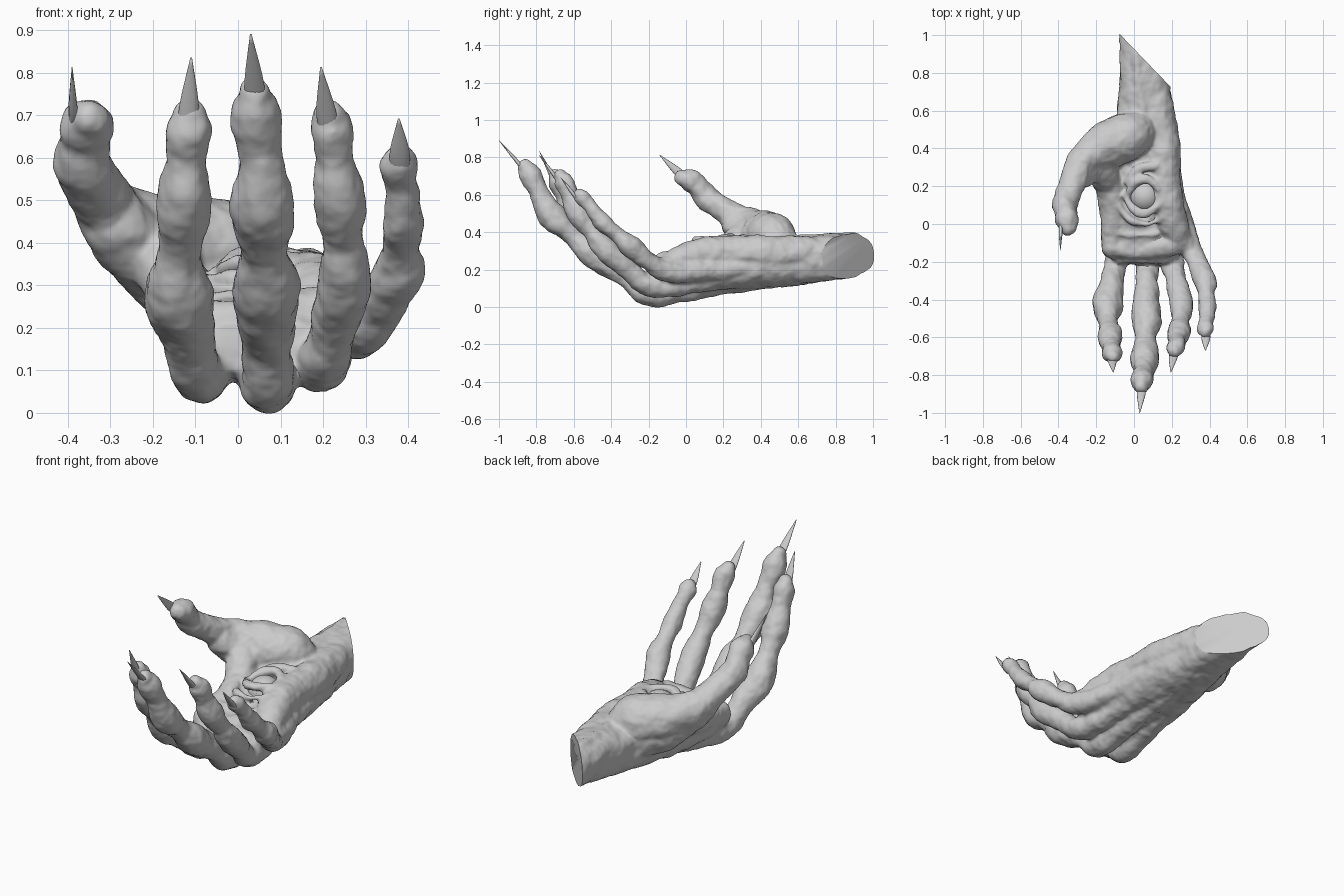
import bpy, bmesh
from math import sin, cos, pi, copysign
from mathutils import Vector


def loft(bm, rings):
    vs = [[bm.verts.new(p) for p in r] for r in rings]
    n = len(vs[0])
    for a, b in zip(vs, vs[1:]):
        for j in range(n):
            k = (j + 1) % n
            bm.faces.new((a[j], a[k], b[k], b[j]))
    bm.faces.new(vs[0][::-1])
    bm.faces.new(vs[-1])


def spline(pts, steps=6):
    """Smooth interpolation of x, y, z, radius points."""
    p = [Vector(q) for q in pts]
    p = [2 * p[0] - p[1]] + p + [2 * p[-1] - p[-2]]
    out = []
    for a, b, c, d in zip(p, p[1:], p[2:], p[3:]):
        for i in range(steps):
            t = i / steps
            out.append(0.5 * (2 * b + (c - a) * t + (2 * a - 5 * b + 4 * c - d) * t * t
                              + (3 * b - a - 3 * c + d) * t ** 3))
    return out + [p[-2]]


def tube(bm, pts, side=(1, 0, 0), flat=1.0, n=20, round_ends=True):
    path = spline(pts)
    rings = []
    for i, q in enumerate(path):
        t = (path[min(i + 1, len(path) - 1)] - path[max(i - 1, 0)]).to_3d().normalized()
        s = Vector(side)
        s = (s - t * s.dot(t)).normalized()
        u = t.cross(s)
        rings.append([q.to_3d() + (s * cos(2 * pi * k / n) + u * flat * sin(2 * pi * k / n)) * q[3]
                      for k in range(n)])
    loft(bm, rings)
    if round_ends:
        for q in (path[0], path[-1]):
            r = bmesh.ops.create_icosphere(bm, subdivisions=3, radius=q[3])
            bmesh.ops.translate(bm, verts=r['verts'], vec=q.to_3d())


def make(name, bm):
    bmesh.ops.recalc_face_normals(bm, faces=bm.faces)
    me = bpy.data.meshes.new(name)
    bm.to_mesh(me)
    bm.free()
    for f in me.polygons:
        f.use_smooth = True
    ob = bpy.data.objects.new(name, me)
    bpy.context.collection.objects.link(ob)
    return ob


bm = bmesh.new()

# palm and wrist: y, centre x, half width, bottom z, top z
palm = [(-.21, .06, .16, .09, .22), (-.14, .055, .20, .075, .26), (0, .045, .21, .08, .29),
        (.2, .04, .20, .085, .33), (.42, .05, .18, .10, .36), (.6, .055, .145, .118, .375),
        (.75, .058, .132, .14, .385), (.9, .055, .13, .165, .388), (1.15, .05, .12, .2, .375)]
se = lambda v: copysign(abs(v) ** .8, v)
loft(bm, [[(cx + hw * se(cos(a)), y, (zb + zt) / 2 + (zt - zb) / 2 * se(sin(a)))
           for a in [2 * pi * k / 40 for k in range(40)]] for y, cx, hw, zb, zt in palm])

# fingers with swollen joints, rooted as tendons on the back of the hand
tube(bm, [(0, .5, .18, .06), (-.05, .15, .135, .06), (-.09, -.18, .09, .062), (-.112, -.29, .165, .06),
          (-.14, -.435, .28, .08), (-.135, -.515, .38, .05), (-.125, -.605, .50, .066),
          (-.12, -.65, .60, .047), (-.115, -.685, .67, .053), (-.115, -.70, .70, .038)])
tube(bm, [(.06, .5, .165, .06), (.065, .15, .12, .06), (.07, -.18, .066, .064), (.068, -.32, .165, .058),
          (.065, -.50, .29, .08), (.06, -.605, .385, .054), (.057, -.72, .49, .076),
          (.05, -.78, .60, .051), (.042, -.835, .71, .06), (.04, -.86, .75, .038)])
tube(bm, [(.11, .5, .19, .06), (.16, .15, .15, .06), (.195, -.17, .11, .062), (.22, -.28, .18, .053),
          (.25, -.42, .30, .064), (.25, -.50, .40, .047), (.24, -.575, .50, .063),
          (.227, -.62, .60, .046), (.22, -.655, .675, .05), (.218, -.67, .70, .036)])
tube(bm, [(.15, .5, .22, .06), (.21, .15, .2, .06), (.285, -.09, .19, .06), (.332, -.20, .245, .05),
          (.375, -.30, .325, .06), (.383, -.38, .395, .038), (.387, -.45, .46, .05),
          (.383, -.51, .53, .035), (.38, -.555, .585, .043), (.38, -.57, .605, .032)])

# thumb, its muscle and the bone beneath
tube(bm, [(.05, .52, .30, .09), (-.02, .47, .365, .125), (-.14, .42, .39, .125), (-.25, .35, .435, .09),
          (-.305, .275, .475, .078), (-.335, .19, .525, .066), (-.366, .115, .58, .068),
          (-.36, .06, .645, .058), (-.355, .025, .675, .062), (-.35, -.02, .69, .045)])
tube(bm, [(.0, .52, .25, .09), (-.13, .41, .33, .12), (-.235, .32, .395, .095), (-.28, .27, .44, .08)])
# web between thumb and palm
tube(bm, [(-.18, .29, .36, .08), (-.13, .2, .28, .075), (-.11, .05, .235, .07), (-.11, -.12, .195, .065)])
# muscle along the little finger side
tube(bm, [(.09, .75, .30, .075), (.14, .5, .285, .095), (.16, .25, .29, .09),
          (.18, .08, .28, .088), (.225, -.04, .24, .075), (.285, -.12, .21, .055)])
# raised pad behind the finger roots
tube(bm, [(-.11, -.12, .205, .06), (.03, -.14, .215, .055), (.2, -.11, .235, .06)], side=(0, 1, 0))
# wrist cord, lump at the cut, eyelids, brow folds and palm creases
tube(bm, [(.0, 1.05, .355, .03), (.02, .8, .365, .03), (.05, .55, .355, .03)])
tube(bm, [(.165, .8, .27, .035), (.17, .73, .29, .03), (.15, .64, .30, .03)])
for ridge in ([(-.05, .15, .33, .016), (.0, .08, .35, .024), (.07, .055, .36, .027), (.15, .12, .36, .016)],
              [(-.04, .14, .335, .016), (-.0, .215, .365, .025), (.07, .235, .375, .028), (.14, .18, .365, .016)],
              [(-.04, .22, .345, .014), (.02, .29, .365, .022), (.12, .31, .37, .016)],
              [(-.09, .12, .31, .012), (-.03, .03, .315, .016), (.07, .0, .32, .016), (.17, .05, .345, .014)],
              [(-.14, -.04, .265, .018), (.0, -.06, .275, .014), (.12, -.05, .285, .014)]):
    tube(bm, ridge, side=(0, 0, 1), n=12)

# fuse everything into one lumpy skin
hand = make("hand", bm)
m = hand.modifiers.new("fuse", 'REMESH')
m.mode = 'VOXEL'
m.voxel_size = .010
m = hand.modifiers.new("soften", 'SMOOTH')
m.factor = .5
m.iterations = 7
lumps = bpy.data.textures.new("lumps", 'CLOUDS')
lumps.noise_scale = .09
m = hand.modifiers.new("lumps", 'DISPLACE')
m.texture = lumps
m.texture_coords = 'LOCAL'
m.strength = .022
m.mid_level = .45
dg = bpy.context.evaluated_depsgraph_get()
bm = bmesh.new()
bm.from_mesh(hand.evaluated_get(dg).to_mesh())
bpy.data.objects.remove(hand)

# slanted cut through the wrist
bmesh.ops.bisect_plane(bm, geom=bm.verts[:] + bm.edges[:] + bm.faces[:], clear_outer=True,
                       plane_co=(.19, .73, .28), plane_no=(.27, .26, 0))
bmesh.ops.holes_fill(bm, edges=[e for e in bm.edges if e.is_boundary], sides=0)
hand = make("hand", bm)
bpy.context.view_layer.objects.active = hand
hand.select_set(True)
bpy.ops.object.shade_smooth_by_angle(angle=.8)

# claws: base, middle, tip, broad direction
claws = {
    "index_claw": ((-.12, -.70, .65), (-.115, -.728, .72), (-.11, -.785, .835), (1, 0, 0)),
    "middle_claw": ((.042, -.85, .71), (.038, -.90, .775), (.03, -1.0, .89), (1, 0, 0)),
    "ring_claw": ((.215, -.67, .65), (.207, -.708, .71), (.195, -.785, .812), (1, 0, 0)),
    "little_claw": ((.38, -.57, .56), (.38, -.61, .615), (.378, -.67, .692), (1, 0, 0)),
    "thumb_claw": ((-.385, .03, .66), (-.388, -.04, .72), (-.39, -.14, .812), (0, 1, 1)),
}
for name, (a, b, c, side) in claws.items():
    bm = bmesh.new()
    tube(bm, [(*a, .02), (*b, .023), (*c, .002)], side=side, flat=.45, n=12, round_ends=False)
    make(name, bm)

# eye set in the palm
bm = bmesh.new()
bmesh.ops.create_uvsphere(bm, u_segments=32, v_segments=20, radius=.085)
bmesh.ops.translate(bm, verts=bm.verts, vec=(.06, .145, .295))
make("eyeball", bm)
